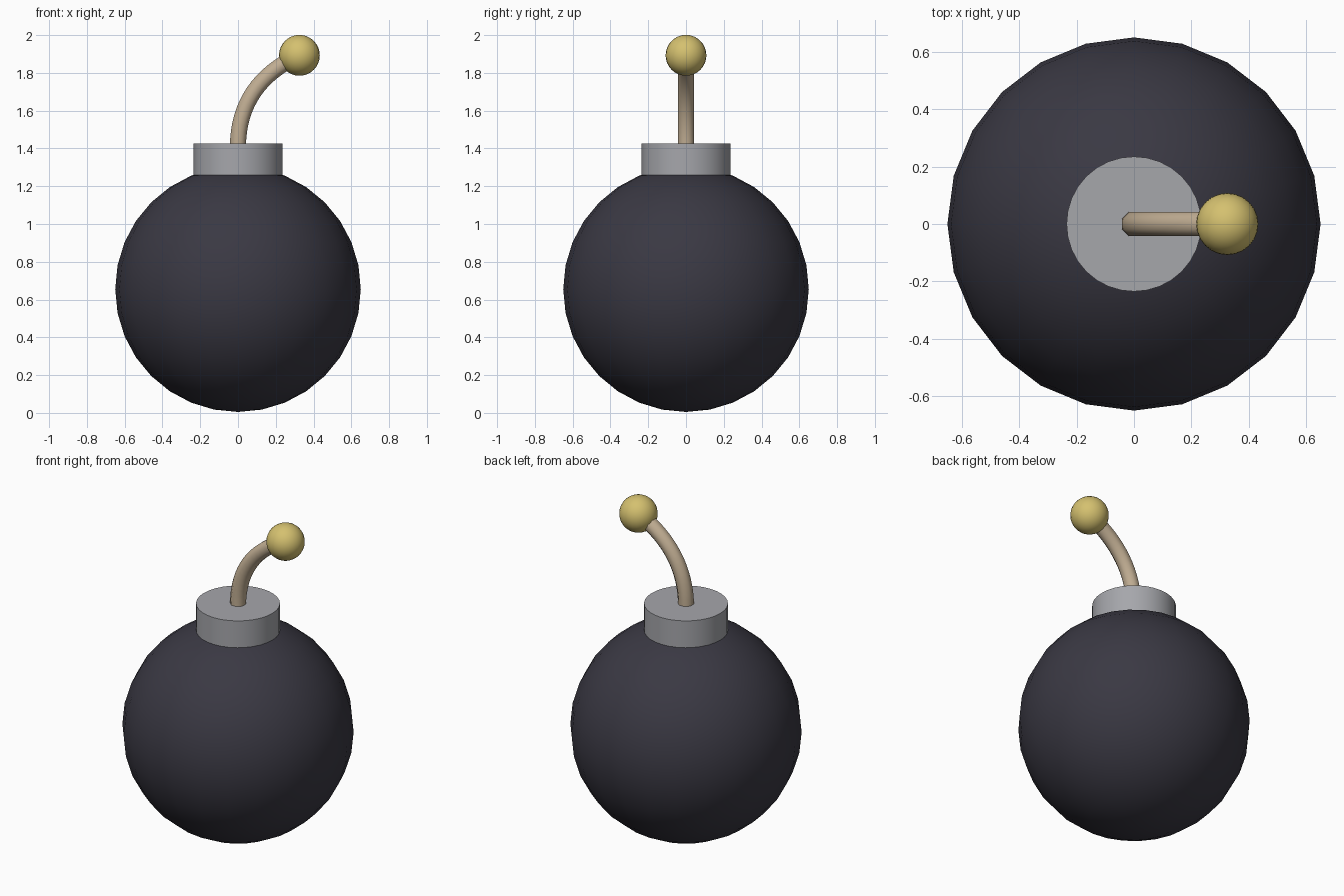
import bpy
import math

cube = bpy.data.objects.get("Cube")
if cube:
    bpy.data.objects.remove(cube, do_unlink=True)


def make_material(name, rgb):
    mat = bpy.data.materials.new(name)
    mat.use_nodes = True
    colour = (*rgb, 1.0)
    mat.diffuse_color = colour
    bsdf = mat.node_tree.nodes["Principled BSDF"]
    bsdf.inputs["Base Color"].default_value = colour
    bsdf.inputs["Roughness"].default_value = 0.7
    return mat


def finish(name, mat, angle=40):
    """Name, colour and smooth the active object."""
    obj = bpy.context.object
    obj.name = name
    obj.data.materials.clear()
    obj.data.materials.append(mat)
    bpy.ops.object.shade_smooth_by_angle(angle=math.radians(angle))
    return obj


def ball(name, radius, location, segments, rings, mat):
    bpy.ops.mesh.primitive_uv_sphere_add(
        segments=segments, ring_count=rings, radius=radius, location=location)
    return finish(name, mat)


black = make_material("dark iron", (0.042, 0.04, 0.056))
grey = make_material("grey metal", (0.38, 0.385, 0.41))
tan = make_material("tan rope", (0.53, 0.42, 0.29))
gold = make_material("gold spark", (0.66, 0.53, 0.16))

tip = (0.325, 0, 1.893)

# Round body and fuse tip
ball("body", 0.65, (0, 0, 0.655), 24, 16, black)
ball("fuse_tip", 0.108, tip, 24, 16, gold)

# Collar, sunk into the top of the body
bpy.ops.mesh.primitive_cylinder_add(
    vertices=32, radius=0.235, depth=0.245, location=(0, 0, 1.3025))
finish("collar", grey)

# Fuse: one bent tube rising from the collar to the tip
curve = bpy.data.curves.new("fuse", "CURVE")
curve.dimensions = "3D"
curve.bevel_depth = 0.046
curve.bevel_resolution = 2
curve.use_fill_caps = True
curve.resolution_u = 16
spline = curve.splines.new("BEZIER")
spline.bezier_points.add(1)
start, end = spline.bezier_points
for point in (start, end):
    point.handle_left_type = point.handle_right_type = "FREE"
    point.tilt = math.pi / 8
start.co = (0, 0, 1.41)
start.handle_left = (0, 0, 1.3)
start.handle_right = (0, 0, 1.63)
end.co = tip
end.handle_left = (0.11, 0, 1.795)
end.handle_right = (0.43, 0, 1.94)
fuse = bpy.data.objects.new("fuse", curve)
bpy.context.collection.objects.link(fuse)
bpy.ops.object.select_all(action="DESELECT")
fuse.select_set(True)
bpy.context.view_layer.objects.active = fuse
bpy.ops.object.convert(target="MESH")
finish("fuse", tan, 60)
